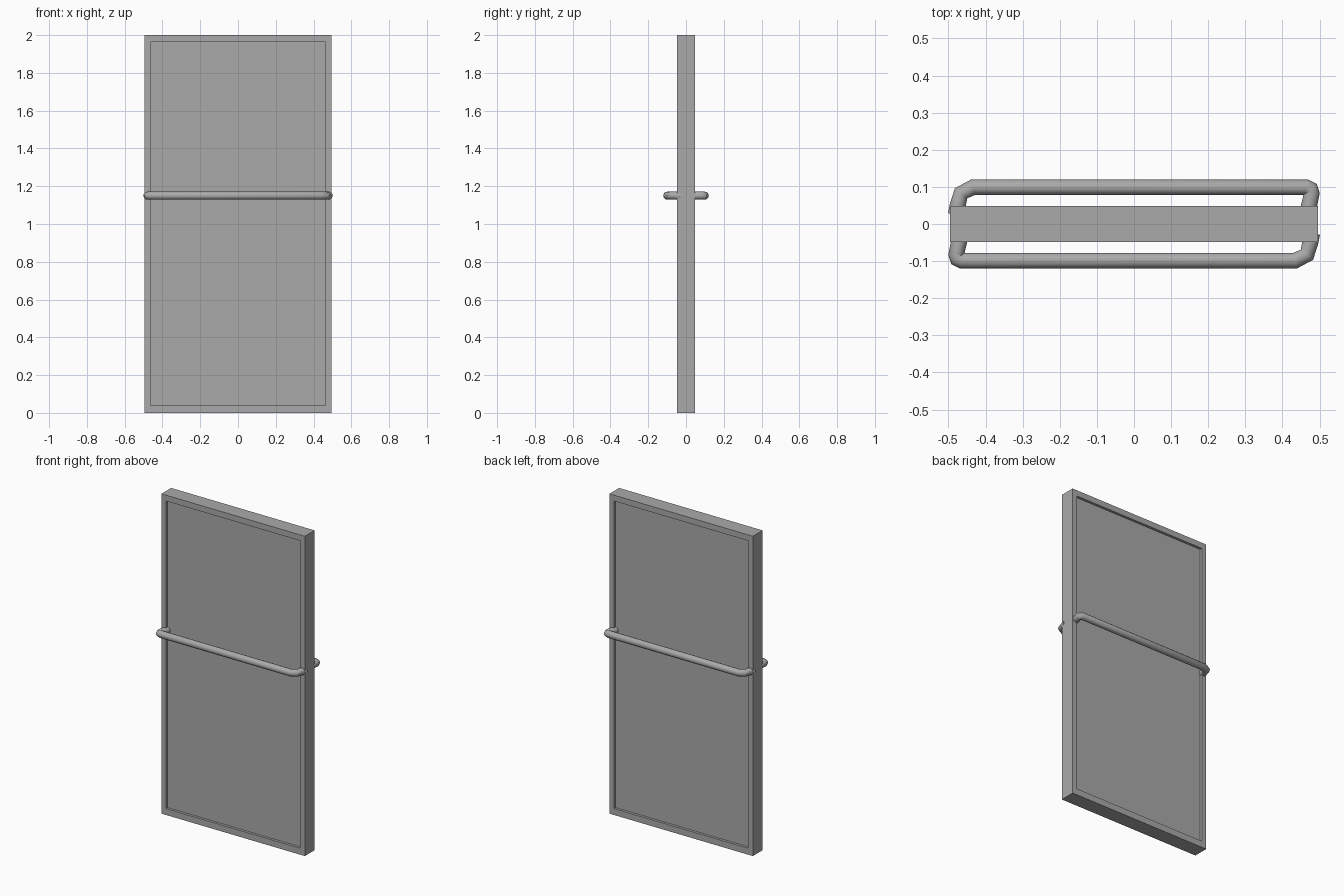
import bpy, bmesh, math
from mathutils import Vector

if "Cube" in bpy.data.objects:
    bpy.data.objects.remove(bpy.data.objects["Cube"], do_unlink=True)

grey = bpy.data.materials.new("plain grey")
grey.use_nodes = True
grey.diffuse_color = (0.4, 0.4, 0.4, 1)
grey.node_tree.nodes["Principled BSDF"].inputs["Base Color"].default_value = (0.4, 0.4, 0.4, 1)

# Door slab with a shallow recessed panel on both faces
HALF_W, HALF_D, HEIGHT, RECESS = 0.496, 0.048, 2.0, 0.016
bm = bmesh.new()
bmesh.ops.create_cube(bm, size=1)
for v in bm.verts:
    v.co = Vector((v.co.x * 2 * HALF_W, v.co.y * 2 * HALF_D, (v.co.z + 0.5) * HEIGHT))
for face in [f for f in bm.faces if abs(f.normal.y) > 0.9]:
    side = math.copysign(1, face.normal.y)
    bmesh.ops.inset_individual(bm, faces=[face], thickness=0.045)
    for v in face.verts:
        v.co.z = 0.04 if v.co.z < 1 else 1.963
    # extrude the inset panel inwards, leaving a square-edged frame
    panel = bmesh.ops.extrude_discrete_faces(bm, faces=[face])["faces"][0]
    for v in panel.verts:
        v.co.y -= side * RECESS
bmesh.ops.recalc_face_normals(bm, faces=bm.faces)
mesh = bpy.data.meshes.new("door_panel")
bm.to_mesh(mesh)
bm.free()
mesh.materials.append(grey)
bpy.context.collection.objects.link(bpy.data.objects.new("door_panel", mesh))

# Push bars: one bent tube per face, the second turned half a circle
PATH = [(-0.48, 0.025), (-0.475, 0.05), (-0.466, 0.083), (-0.434, 0.099),
        (0.464, 0.099), (0.476, 0.094), (0.479, 0.083), (0.472, 0.05), (0.466, 0.025)]


def push_bar(name, turn):
    curve = bpy.data.curves.new(name, "CURVE")
    curve.dimensions = "3D"
    curve.bevel_depth = 0.0215
    curve.bevel_resolution = 4
    curve.use_fill_caps = True
    spline = curve.splines.new("POLY")
    spline.points.add(len(PATH) - 1)
    for point, (x, y) in zip(spline.points, PATH):
        point.co = (x * turn, y * turn, 1.15, 1)
    curve.materials.append(grey)
    bar = bpy.data.objects.new(name, curve)
    bpy.context.collection.objects.link(bar)
    bpy.ops.object.select_all(action="DESELECT")
    bar.select_set(True)
    bpy.context.view_layer.objects.active = bar
    bpy.ops.object.convert(target="MESH")
    bpy.ops.object.shade_smooth_by_angle(angle=math.radians(40))


push_bar("back_push_bar", 1)
push_bar("front_push_bar", -1)
